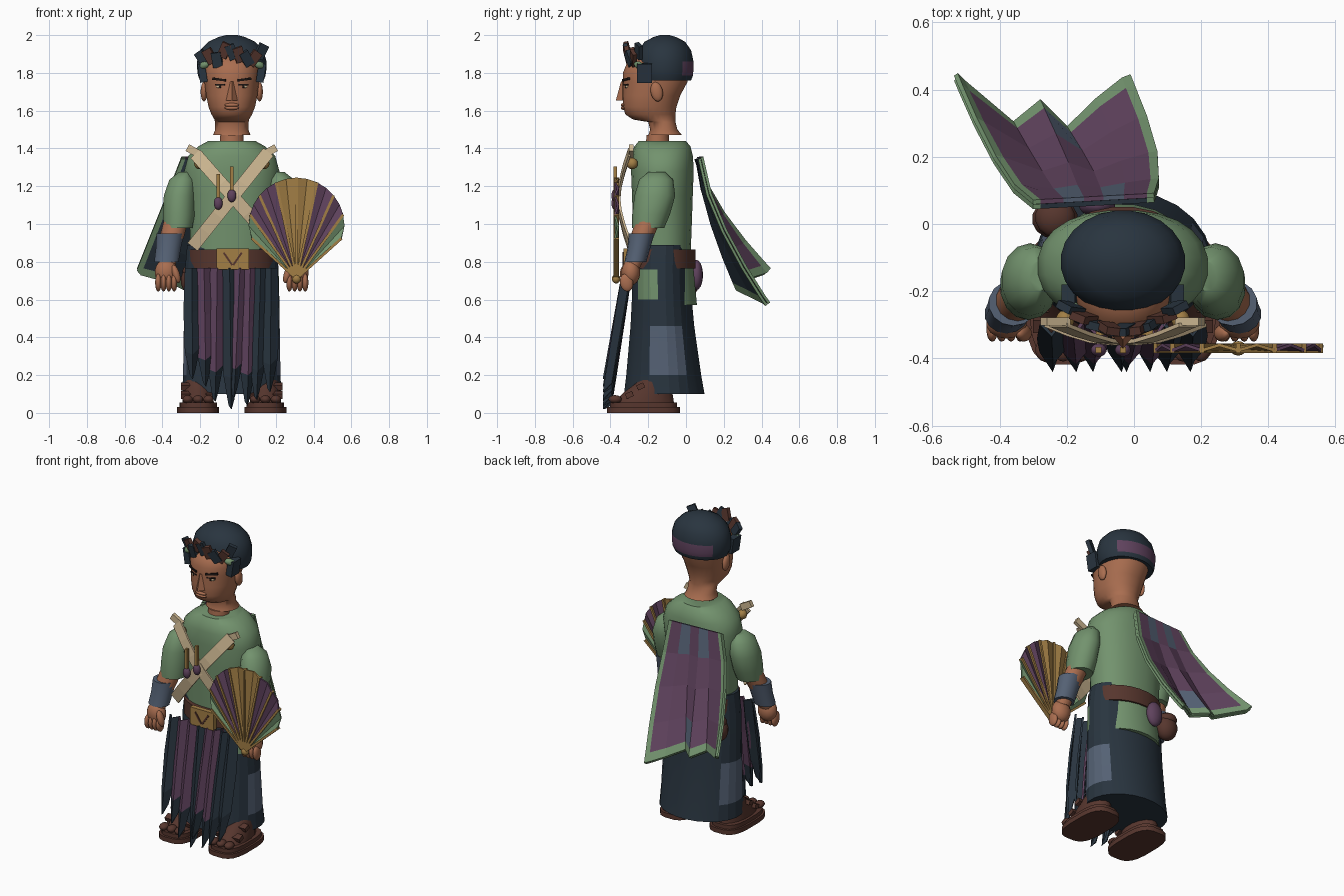
import bpy, bmesh, math, random
from mathutils import Vector, Euler

if "Cube" in bpy.data.objects:
    bpy.data.objects.remove(bpy.data.objects["Cube"], do_unlink=True)
random.seed(4)
CX = -0.033  # body centre line
PALETTE = {
    "skin": (.40, .155, .08), "navy": (.022, .035, .05), "purple": (.115, .055, .11),
    "green": (.17, .29, .155), "beige": (.62, .48, .29), "gold": (.36, .21, .06),
    "brown": (.095, .037, .027), "blue_grey": (.09, .12, .175), "dark": (.012, .008, .007),
}
MATS = {}
for key, rgb in PALETTE.items():
    m = bpy.data.materials.new(key)
    m.use_nodes = True
    m.diffuse_color = (*rgb, 1)
    node = m.node_tree.nodes["Principled BSDF"]
    node.inputs["Base Color"].default_value = (*rgb, 1)
    node.inputs["Roughness"].default_value = .8
    MATS[key] = m


def build(name, verts, faces, color, smooth=0, thick=0):
    """Mesh from points; color is a name or one name per face."""
    me = bpy.data.meshes.new(name)
    me.from_pydata([tuple(v) for v in verts], [], faces)
    names = [color] * len(faces) if isinstance(color, str) else color
    used = sorted(set(names))
    for n in used:
        me.materials.append(MATS[n])
    for p, n in zip(me.polygons, names):
        p.material_index = used.index(n)
    bm = bmesh.new()
    bm.from_mesh(me)
    bmesh.ops.recalc_face_normals(bm, faces=bm.faces)
    bm.to_mesh(me)
    bm.free()
    ob = bpy.data.objects.new(name, me)
    bpy.context.collection.objects.link(ob)
    if thick:
        mod = ob.modifiers.new("thickness", "SOLIDIFY")
        mod.thickness, mod.offset = thick, 0
    if smooth:
        for o in bpy.context.selected_objects:
            o.select_set(False)
        ob.select_set(True)
        bpy.context.view_layer.objects.active = ob
        bpy.ops.object.shade_smooth_by_angle(angle=math.radians(smooth))
    return ob


def loft(name, rings, color, n=20, power=1, smooth=40):
    """Closed skin over horizontal oval rings (x, y, z, rx, ry)."""
    def rnd(v):
        return math.copysign(abs(v) ** power, v)
    verts, faces = [], []
    for x, y, z, rx, ry in rings:
        for k in range(n):
            a = math.tau * (k + .5) / n
            verts.append(Vector((x + rx * rnd(math.cos(a)), y + ry * rnd(math.sin(a)), z)))
    for r in range(len(rings) - 1):
        for k in range(n):
            q = (k + 1) % n
            faces.append((r * n + k, r * n + q, r * n + n + q, r * n + n + k))
    last = len(verts) - n
    faces += [tuple(reversed(range(n))), tuple(range(last, last + n))]
    if callable(color):
        color = [color(sum((verts[i] for i in f), Vector()) / len(f)) for f in faces]
    return build(name, verts, faces, color, smooth)


def sheet(name, rows, color, thick=.01, smooth=0):
    """Thin cloth over a grid of points; color is a name or a rule of (row, column)."""
    w = len(rows[0])
    cells = [(r, c) for r in range(len(rows) - 1) for c in range(w - 1)]
    faces = [(r * w + c, r * w + c + 1, r * w + w + c + 1, r * w + w + c) for r, c in cells]
    if callable(color):
        color = [color(r, c) for r, c in cells]
    return build(name, [p for row in rows for p in row], faces, color, smooth, thick)


def solid(name, kind, loc, size, color, rot=(0, 0, 0)):
    """Box, ball or pyramid with half sizes and a rotation."""
    bm = bmesh.new()
    if kind == "box":
        bmesh.ops.create_cube(bm, size=2)
    elif kind == "ball":
        bmesh.ops.create_uvsphere(bm, u_segments=14, v_segments=9, radius=1)
    else:
        bmesh.ops.create_cone(bm, cap_ends=True, segments=4, radius1=1, radius2=.25, depth=2)
    turn = Euler(rot).to_matrix()
    verts = [turn @ Vector((v.co.x * size[0], v.co.y * size[1], v.co.z * size[2])) + Vector(loc)
             for v in bm.verts]
    bm.verts.index_update()
    faces = [tuple(v.index for v in f.verts) for f in bm.faces]
    bm.free()
    return build(name, verts, faces, color, 50 if kind == "ball" else 0)


# Head: rows of height, front y, back y, half width
head_rows = [(1.47, -.2, -.02, .10), (1.5, -.19, -.045, .088), (1.54, -.2, -.055, .09),
             (1.553, -.28, -.055, .092), (1.58, -.322, -.055, .108), (1.62, -.333, -.05, .124),
             (1.68, -.335, -.03, .136), (1.75, -.333, .008, .145), (1.8, -.335, .016, .15),
             (1.85, -.315, 0, .14), (1.9, -.25, -.03, .1)]
loft("head", [(CX, (f + b) / 2, z, w, (b - f) / 2) for z, f, b, w in head_rows], "skin", 28, .92, 60)
solid("nose", "pyramid", (CX, -.335, 1.705), (.03, .036, .05), "skin")
for z in (1.614, 1.63):
    solid("lip", "ball", (CX, -.332, z), (.04, .013, .01), "skin")
for s in (-1, 1):
    solid("ear", "ball", (CX + s * .147, -.155, 1.7), (.018, .032, .052), "skin", (.2, 0, 0))
    solid("eye", "ball", (CX + s * .06, -.309, 1.727), (.023, .012, .009), "beige")
    solid("iris", "ball", (CX + s * .06, -.318, 1.727), (.008, .006, .008), "dark")
    solid("eyelid", "box", (CX + s * .06, -.314, 1.738), (.027, .008, .004), "dark", (0, 0, s * .35))
    solid("eyebrow", "box", (CX + s * .066, -.317, 1.765), (.038, .007, .006), "dark", (0, s * -.12, s * .4))

# Cap with a worn band at the back and a crown of leaves at the front
def cap_color(c):
    return "purple" if c.y > -.03 and 1.785 < c.z < 1.84 and abs(c.x - CX) < .14 else "navy"


loft("cap", [(CX, -.112, z, rx, ry) for z, rx, ry in
             [(1.76, .17, .14), (1.785, .18, .15), (1.81, .184, .152), (1.86, .186, .153),
              (1.92, .168, .14), (1.965, .125, .108), (1.99, .07, .06), (2, .03, .025)]], cap_color, 24)
for k in range(9):
    u = k / 4 - 1
    solid("crown_leaf", "box", (CX + u * .155, -.315 + .065 * u * u, 1.885 + random.uniform(-.02, .04)),
          (.026, .012, .04), "brown" if k % 2 else "navy", (.2, random.uniform(-.7, .7), u * .5))
for s in (-1, 1):
    solid("side_leaf", "ball", (CX + s * .15, -.25, 1.84), (.035, .02, .02), "green", (0, s * .3, s * .6))
    solid("side_hair", "box", (CX + s * .155, -.22, 1.8), (.02, .04, .05), "navy", (0, s * .15, 0))

# Neck and shirt
loft("neck", [(CX, -.15, 1.4, .068, .065), (CX, -.15, 1.47, .062, .06)], "skin", 16)
loft("shirt", [(CX, -.125, z, rx, ry) for z, rx, ry in
               [(.82, .22, .15), (1, .225, .157), (1.15, .236, .162), (1.28, .254, .167),
                (1.36, .232, .163), (1.41, .18, .15), (1.44, .125, .125)]], "green", 24, .9)
loft("shirt_tail", [(CX, -.1, .57, .21, .16), (CX, -.1, .78, .2, .14)], "green", 20)

# Arms, bracers and hands
for s in (-1, 1):
    def arm(name, rings, color):
        loft(name, [(CX + s * d, y, z, rx, ry) for d, y, z, rx, ry in rings], color, 14)
    arm("sleeve", [(.285, -.2, .98, .078, .085), (.28, -.185, 1.05, .086, .1), (.276, -.165, 1.15, .086, .108),
                   (.262, -.158, 1.235, .07, .09), (.25, -.155, 1.275, .03, .045)], "green")
    arm("forearm", [(.345, -.285, .77, .045, .042), (.337, -.26, .84, .055, .05),
                    (.315, -.23, .94, .066, .062), (.295, -.2, 1.02, .066, .066)], "skin")
    arm("bracer", [(.346, -.268, .8, .066, .058), (.336, -.25, .87, .068, .06), (.326, -.235, .95, .074, .068)],
        "blue_grey")
    solid("palm", "ball", (CX + s * .347, -.292, .745), (.062, .05, .07), "skin")
    for k in range(4):
        solid("finger", "ball", (CX + s * (.305 + k * .028), -.315, .69), (.017, .035, .048), "skin", (.2, 0, 0))
    solid("thumb", "ball", (CX + s * .295, -.325, .735), (.02, .025, .05), "skin", (0, s * .3, 0))

# Skirt with patches
def skirt_color(c):
    if c.z < .12:
        return "navy"
    if .2 < c.z < .46 and -.2 < c.y < -.02:
        return "blue_grey"
    if .6 < c.z < .76 and c.x > CX and -.26 < c.y < -.15:
        return "green"
    return "green" if c.z > .6 and c.y > 0 and abs(c.x - CX) < .12 else "navy"


loft("skirt", [(CX, y, z, rx, ry) for z, y, rx, ry in
               [(.1, -.115, .265, .215), (.2, -.118, .26, .2), (.46, -.125, .256, .17), (.6, -.128, .254, .16),
                (.76, -.13, .25, .155), (.89, -.125, .238, .15)]], skirt_color, 24, 1, 15)

# Front pleats: top x, bottom x, lowest z, colour
for x0, x1, low, tint in [(-.245, -.24, .2, "navy"), (-.18, -.17, .16, "purple"), (-.11, -.12, .08, "purple"),
                          (-.045, -.035, .04, "navy"), (.01, -.02, .1, "purple"), (.065, .05, .06, "purple"),
                          (.12, .1, .09, "navy"), (.175, .17, .13, "navy")]:
    rows = []
    for t, w in ((0, .032), (.4, .042), (.78, .036), (1, .01)):
        x, y, z = x0 + (x1 - x0) * t, -.295 - .105 * t, .765 + (low - .765) * t
        rows.append([(x - w, y, z), (x, y - .035, z - .02 * t), (x + w, y + .01, z + .03 * t)])
    sheet("front_pleat", rows, lambda r, c: "navy" if r == 2 else tint, .012)

# Belt, buckle and pouches
loft("belt", [(CX, -.128, z, .236, .18) for z in (.765, .865)], "brown", 24)
solid("buckle", "box", (CX + .005, -.315, .815), (.085, .015, .056), "gold")
for s in (-1, 1):
    solid("buckle_line", "box", (CX + .005 + s * .025, -.332, .815), (.005, .004, .04), "brown", (0, s * .6, 0))
solid("round_pouch", "ball", (-.235, .015, .7), (.07, .06, .08), "brown")
solid("small_pouch", "ball", (-.11, .055, .73), (.055, .035, .08), "purple")
solid("pouch_flap", "ball", (-.235, .02, .75), (.06, .06, .04), "brown")

# Crossed straps with hanging charms
for name, top, end in (("strap_left", (.16, 1.38), (-.24, .88)), ("strap_right", (-.225, 1.37), (.19, .9))):
    side = Vector((end[1] - top[1], 0, top[0] - end[0])).normalized() * .034
    rows = []
    for k in range(7):
        t = k / 6
        mid = Vector((top[0] + (end[0] - top[0]) * t, -.3 - .055 * math.sin(math.pi * t),
                      top[1] + (end[1] - top[1]) * t))
        rows.append([mid - side, mid + side])
    sheet(name, rows, "beige", .012)
for x, z in ((-.105, 1.11), (CX, 1.15)):
    solid("charm", "ball", (x, -.375, z), (.024, .02, .035), "purple")
    solid("charm_stick", "box", (x, -.375, z + .085), (.009, .009, .07), "gold")
for s in (-1, 1):
    solid("shoulder_knob", "ball", (CX + s * .172, -.285, 1.32), (.028, .03, .03), "gold")
    solid("strap_end", "box", (CX + s * .2, -.29, 1.385), (.04, .012, .02), "beige", (0, s * -.5, 0))

# Folding fan
PIVOT = Vector((.31, -.37, .71))
fan_tints = ["green", "purple", "purple", "gold", "gold", "purple", "purple", "green"]
inner, outer = [], []
for k in range(17):
    u = k / 8 - 1
    a = math.radians(90 - 48 * u)
    reach = .32 + .215 * math.cos(u * math.pi / 2) ** .8
    ray = Vector((math.cos(a), 0, math.sin(a)))
    fold = Vector((0, .01 if k % 2 else -.006, 0))
    inner.append(PIVOT + ray * .05 + fold * .3)
    outer.append(PIVOT + ray * reach + fold)
    if k % 2 == 0:
        solid("fan_rib", "box", PIVOT + ray * reach * .5, (reach * .5, .014, .007), "gold", (0, -a, 0))
sheet("fan_panels", [inner, outer], lambda r, c: fan_tints[c // 2], .01)
solid("fan_pivot", "ball", PIVOT, (.025, .022, .025), "gold")

# Cape blown out to one side: hem points from left edge to right edge
hem = [(-.01, .44, .58), (-.035, .43, .59), (-.11, .37, .62), (-.2, .285, .66), (-.28, .365, .66),
       (-.36, .3, .7), (-.51, .425, .74), (-.53, .445, .765)]
for name, drop, tint in (("cape", 0, "purple"), ("cape_lining", .014, "navy")):
    rows = []
    for t in (0, .25, .5, .75, .94, 1):
        row = []
        for k, (x, y, z) in enumerate(hem):
            u = (0, .06, .25, .42, .58, .75, .94, 1)[k]
            x0, y0 = .06 - .36 * u, .085 - .02 * u
            row.append((x0 + (x - x0) * t + .045 * (1 - u) * math.sin(math.pi * t),
                        y0 + (y - y0) * t ** 1.5 - drop, 1.355 + (z - 1.355) * t - drop * .7))
        rows.append(row)
    sheet(name, rows, lambda r, c: "green" if r == 4 or c in (0, 6) else
          "blue_grey" if tint == "purple" and (r, c) in ((0, 2), (0, 4), (3, 3)) else tint, .014)

# Sandals and feet
for s in (-1, 1):
    x = CX + s * .178
    loft("sole", [(x, -.225, z, .112, .195) for z in (0, .03)], "brown", 20, .65)
    loft("sandal_bed", [(x, -.225, z, .1, .18) for z in (.03, .055)], "brown", 20, .65)
    loft("foot", [(x, -.225, .05, .085, .165), (x, -.2, .11, .08, .13), (x, -.15, .18, .068, .085),
                  (x, -.14, .32, .06, .07)], "brown", 16)
    for y, z in ((-.3, .095), (-.24, .14)):
        solid("sandal_strap", "box", (x, y, z), (.09, .02, .014), "brown", (.4, 0, 0))
    for k in range(3):
        solid("toe", "ball", (x + (k - 1) * .055, -.375, .072), (.028, .035, .022), "brown")
